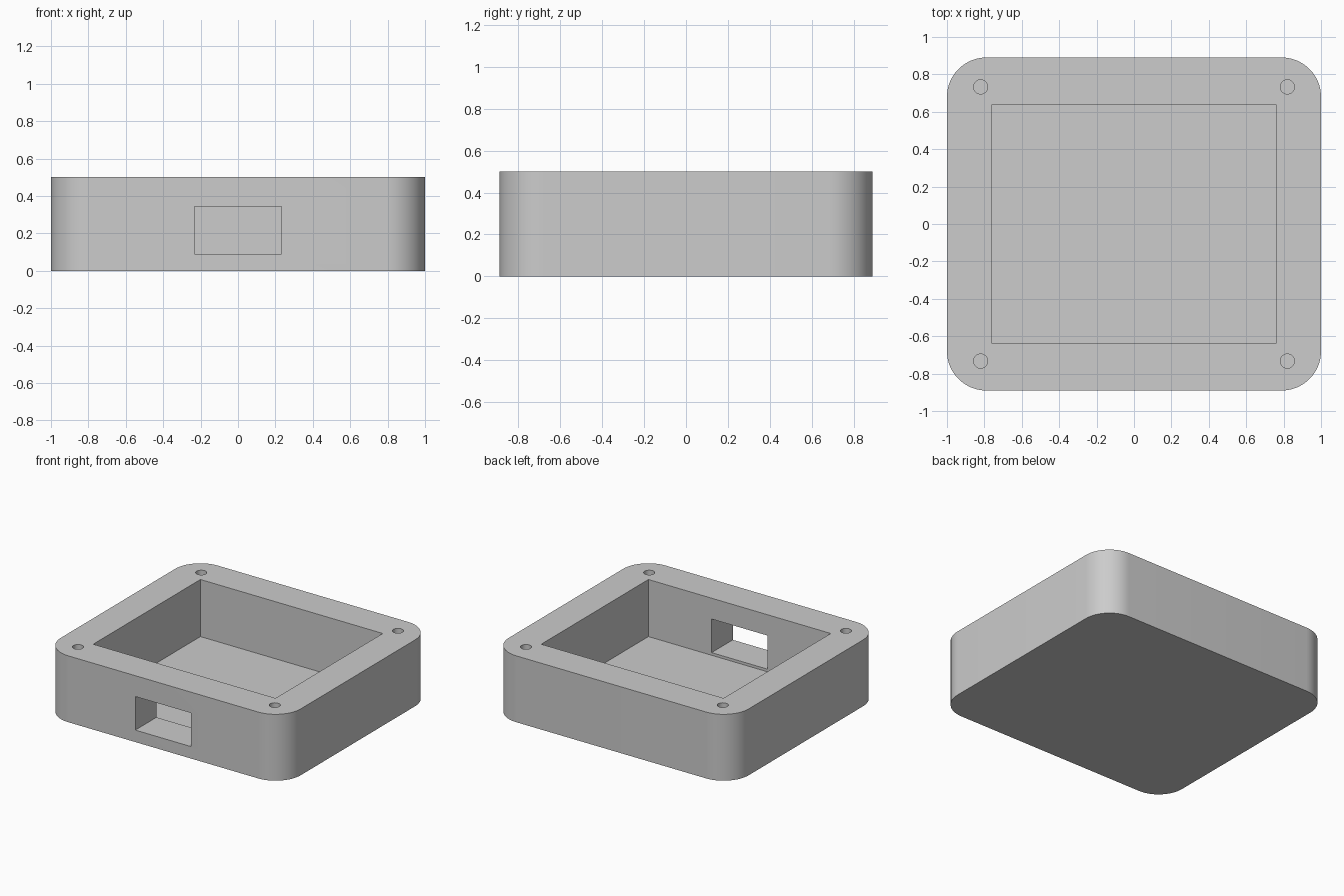
import bpy
import bmesh
import math

cube = bpy.data.objects.get("Cube")
if cube:
    bpy.data.objects.remove(cube, do_unlink=True)

# Main dimensions
HALF_X, HALF_Y, HEIGHT = 1.0, 0.89, 0.5
CORNER_R, CORNER_STEPS = 0.21, 16
FLOOR_Z = 0.07

grey = bpy.data.materials.new("light grey")
grey.use_nodes = True
colour = (0.604, 0.604, 0.604, 1.0)
grey.diffuse_color = colour
grey.node_tree.nodes["Principled BSDF"].inputs["Base Color"].default_value = colour


def prism(name, outline, z0, z1):
    """Extrude a closed xy outline from z0 up to z1."""
    bm = bmesh.new()
    base = bm.faces.new([bm.verts.new((x, y, z0)) for x, y in outline])
    top = bmesh.ops.extrude_face_region(bm, geom=[base])["geom"]
    bmesh.ops.translate(bm, vec=(0, 0, z1 - z0),
                        verts=[v for v in top if isinstance(v, bmesh.types.BMVert)])
    bmesh.ops.recalc_face_normals(bm, faces=bm.faces)
    mesh = bpy.data.meshes.new(name)
    bm.to_mesh(mesh)
    bm.free()
    mesh.materials.append(grey)
    obj = bpy.data.objects.new(name, mesh)
    bpy.context.collection.objects.link(obj)
    return obj


def rectangle(x0, x1, y0, y1):
    return [(x0, y0), (x1, y0), (x1, y1), (x0, y1)]


def circle(cx, cy, r, n):
    return [(cx + r * math.cos(2 * math.pi * i / n),
             cy + r * math.sin(2 * math.pi * i / n)) for i in range(n)]


def rounded_rectangle(hx, hy, r, steps):
    pts = []
    for quarter, (sx, sy) in enumerate([(1, 1), (-1, 1), (-1, -1), (1, -1)]):
        for i in range(steps + 1):
            a = math.pi / 2 * (quarter + i / steps)
            pts.append((sx * (hx - r) + r * math.cos(a),
                        sy * (hy - r) + r * math.sin(a)))
    return pts


# Enclosure body with rounded vertical corners
body = prism("enclosure_body",
             rounded_rectangle(HALF_X, HALF_Y, CORNER_R, CORNER_STEPS), 0, HEIGHT)

# Open pocket, front port and four blind screw holes
cutters = [
    prism("pocket_cutter", rectangle(-0.76, 0.76, -0.638, 0.638), FLOOR_Z, HEIGHT + 0.1),
    prism("port_cutter", rectangle(-0.233, 0.233, -1.0, -0.4), 0.09, 0.343),
]
for sx in (-1, 1):
    for sy in (-1, 1):
        cutters.append(prism("screw_hole_cutter",
                             circle(sx * 0.82, sy * 0.733, 0.038, 32),
                             FLOOR_Z, HEIGHT + 0.1))

bpy.context.view_layer.objects.active = body
for cutter in cutters:
    cutter.hide_render = True
    cut = body.modifiers.new(cutter.name, 'BOOLEAN')
    cut.operation = 'DIFFERENCE'
    cut.solver = 'EXACT'
    cut.object = cutter
    bpy.ops.object.modifier_apply(modifier=cut.name)
    bpy.data.objects.remove(cutter, do_unlink=True)

# Smooth the rounded walls, keep the hard edges
bpy.ops.object.select_all(action='DESELECT')
body.select_set(True)
bpy.context.view_layer.objects.active = body
bpy.ops.object.shade_smooth_by_angle(angle=math.radians(30))
